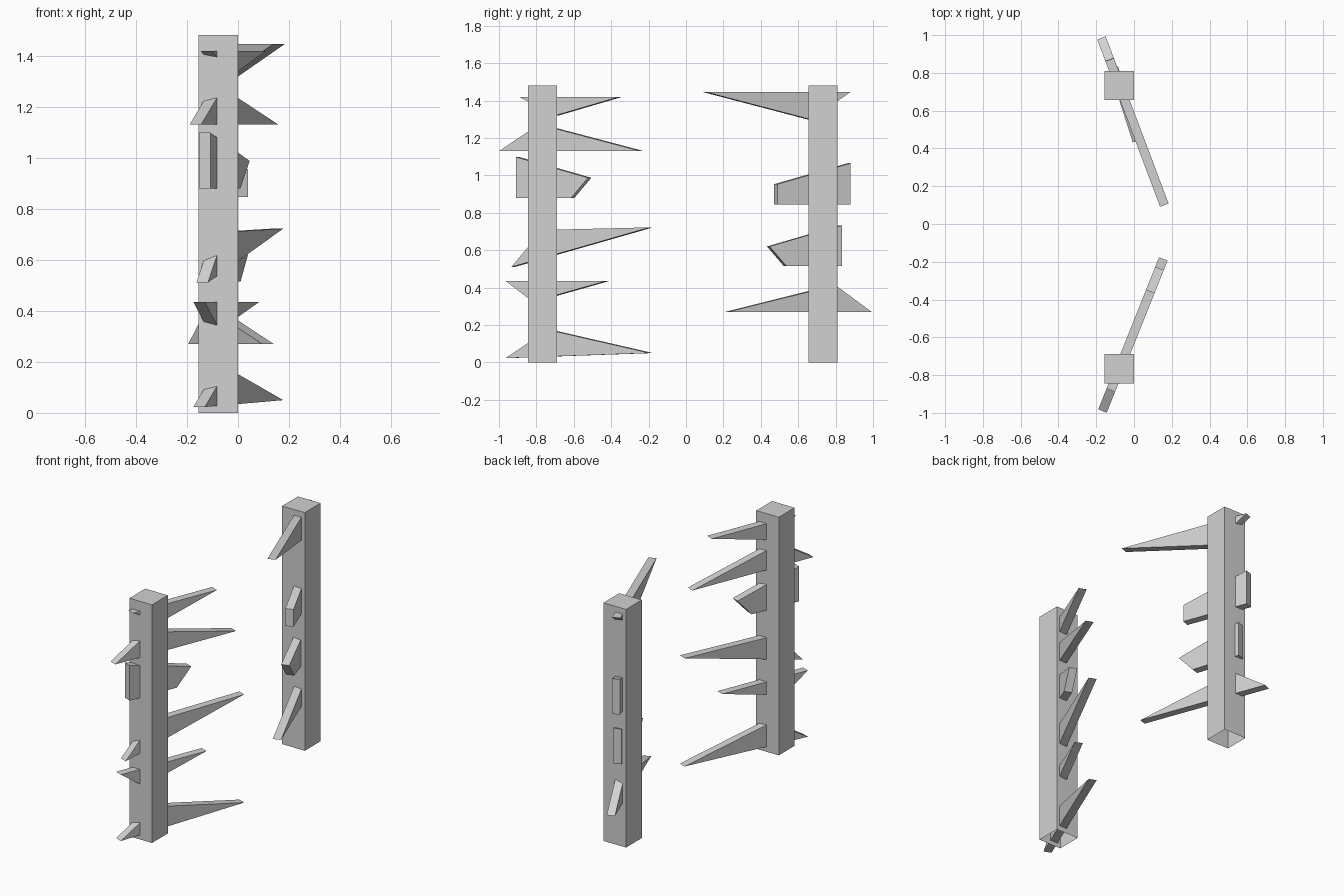
import bpy, bmesh
from mathutils import Vector

cube = bpy.data.objects.get("Cube")
if cube:
    bpy.data.objects.remove(cube, do_unlink=True)

# Single plain grey for everything
grey = bpy.data.materials.new("plain_grey")
grey.use_nodes = True
colour = (0.64, 0.64, 0.64, 1)
grey.diffuse_color = colour
grey.node_tree.nodes["Principled BSDF"].inputs["Base Color"].default_value = colour

POST_X, POST_W, POST_H = -0.0775, 0.155, 1.48
THICK = 0.048


def finish(bm, name):
    bmesh.ops.recalc_face_normals(bm, faces=bm.faces)
    mesh = bpy.data.meshes.new(name)
    bm.to_mesh(mesh)
    bm.free()
    mesh.materials.append(grey)
    obj = bpy.data.objects.new(name, mesh)
    bpy.context.collection.objects.link(obj)


def post(name, y):
    """Square post, open underneath."""
    bm = bmesh.new()
    bmesh.ops.create_cube(bm, size=1)
    for v in bm.verts:
        v.co = Vector((POST_X + v.co.x * POST_W, y + v.co.y * POST_W, (v.co.z + 0.5) * POST_H))
    bmesh.ops.recalc_face_normals(bm, faces=bm.faces)
    floor = [f for f in bm.faces if f.normal.z < -0.5]
    bmesh.ops.delete(bm, geom=floor, context='FACES_ONLY')
    mesh = bpy.data.meshes.new(name)
    bm.to_mesh(mesh)
    bm.free()
    mesh.materials.append(grey)
    bpy.context.collection.objects.link(bpy.data.objects.new(name, mesh))


def plank(name, post_y, slope, profile):
    """Upright slab with a (y, z) outline, slanted through the post axis."""
    side = Vector((1, -slope, 0)).normalized() * THICK
    bm = bmesh.new()
    verts = [bm.verts.new(Vector((POST_X + slope * (y - post_y), y, z)) - side / 2)
             for y, z in profile]
    face = bm.faces.new(verts)
    new = bmesh.ops.extrude_face_region(bm, geom=[face])["geom"]
    bmesh.ops.translate(bm, vec=side, verts=[v for v in new if isinstance(v, bmesh.types.BMVert)])
    finish(bm, name)


FRONT_Y, BACK_Y = -0.767, 0.733
post("front_post", FRONT_Y)
post("back_post", BACK_Y)

# Splintered planks on the front post, bottom to top
front_planks = [
    [(-0.955, 0.023), (-0.185, 0.05), (-0.73, 0.175)],
    [(-0.955, 0.435), (-0.42, 0.435), (-0.81, 0.324)],
    [(-0.925, 0.51), (-0.185, 0.722), (-0.76, 0.708)],
    [(-0.90, 0.88), (-0.605, 0.88), (-0.515, 0.987), (-0.90, 1.098)],
    [(-0.99, 1.13), (-0.235, 1.13), (-0.778, 1.273)],
    [(-0.88, 1.418), (-0.355, 1.418), (-0.693, 1.319)],
]
for i, profile in enumerate(front_planks):
    plank(f"front_plank_{i + 1}", FRONT_Y, 0.4, profile)

# Splintered planks on the back post, bottom to top
back_planks = [
    (-0.376, [(0.215, 0.27), (0.985, 0.27), (0.79, 0.413)]),
    (-0.32, [(0.44, 0.62), (0.53, 0.515), (0.828, 0.515), (0.828, 0.733)]),
    (-0.376, [(0.48, 0.953), (0.48, 0.845), (0.872, 0.845), (0.872, 1.065)]),
    (-0.376, [(0.1, 1.445), (0.87, 1.445), (0.662, 1.298)]),
]
for i, (slope, profile) in enumerate(back_planks):
    plank(f"back_plank_{i + 1}", BACK_Y, slope, profile)
